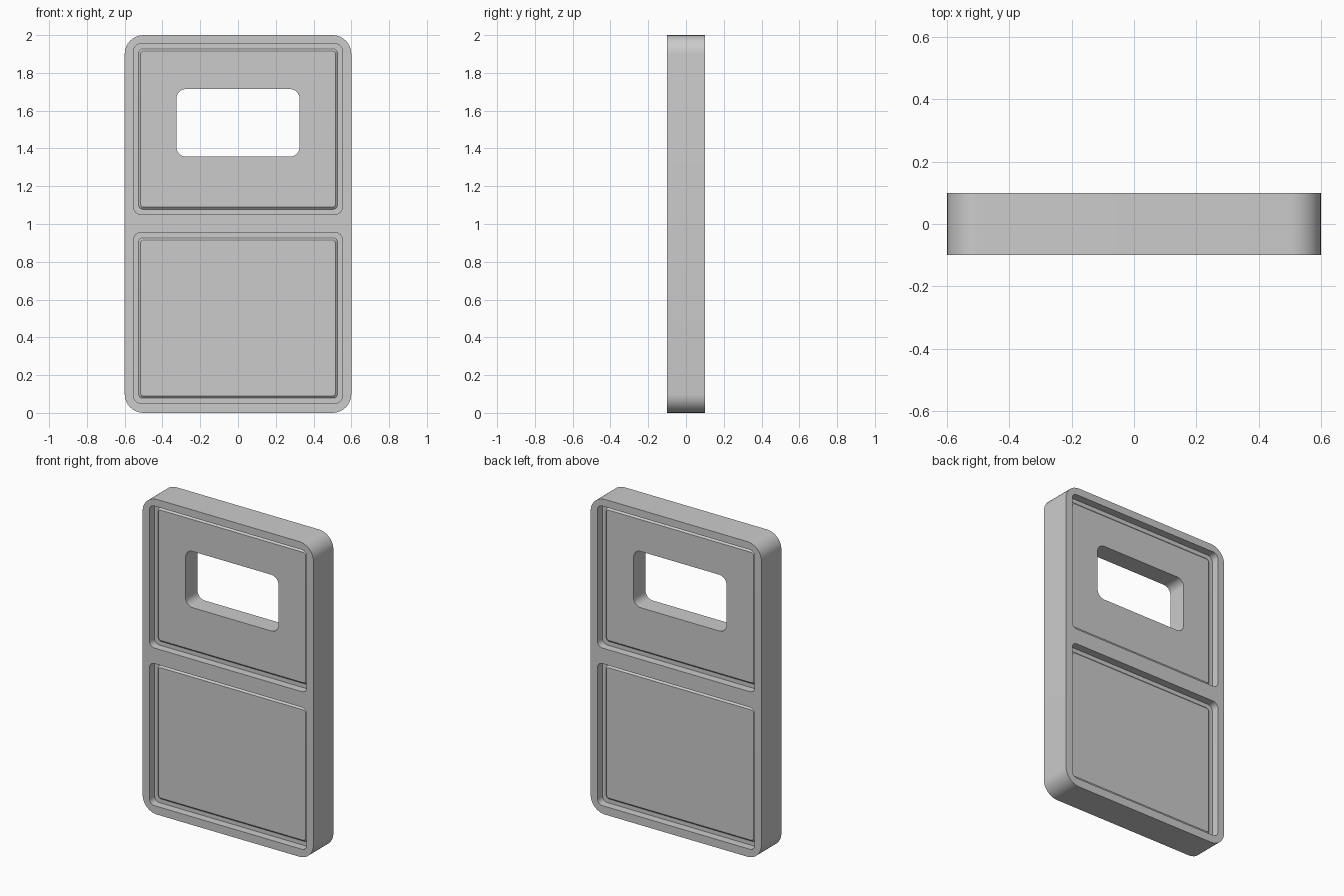
import bpy, bmesh, math

if "Cube" in bpy.data.objects:
    bpy.data.objects.remove(bpy.data.objects["Cube"])

SEG = 8  # segments per rounded corner
bm = bmesh.new()


def ring(hw, z0, z1, r, y):
    """Rounded rectangle of vertices in the XZ plane at depth y."""
    zc, hh = (z0 + z1) / 2, (z1 - z0) / 2
    verts = []
    for i, (sx, sz) in enumerate([(1, 1), (-1, 1), (-1, -1), (1, -1)]):
        for k in range(SEG + 1):
            a = (i + k / SEG) * math.pi / 2
            verts.append(bm.verts.new((sx * (hw - r) + r * math.cos(a), y,
                                       zc + sz * (hh - r) + r * math.sin(a))))
    return verts


def bridge(a, b):
    n = len(a)
    for i in range(n):
        j = (i + 1) % n
        bm.faces.new((a[i], a[j], b[j], b[i]))


def loop_edges(vs):
    return [bm.edges.get((vs[i - 1], vs[i])) for i in range(len(vs))]


# outer side wall (front half of the thickness)
outer = ring(0.6, 0, 2, 0.1, -0.1)
bridge(ring(0.6, 0, 2, 0.1, 0), outer)
rim = loop_edges(outer)

for base, has_window in ((0, False), (1, True)):
    # recess wall, groove floor, chamfered raised panel
    z0, z1 = base + 0.052, base + 0.953
    lip = ring(0.552, z0, z1, 0.035, -0.1)
    floor = ring(0.552, z0, z1, 0.035, -0.05)
    foot = ring(0.526, z0 + 0.026, z1 - 0.026, 0.022, -0.05)
    top = ring(0.515, z0 + 0.037, z1 - 0.037, 0.015, -0.06)
    bridge(lip, floor)
    bridge(floor, foot)
    bridge(foot, top)
    rim += loop_edges(lip)
    if has_window:
        # window opening through the upper panel
        win = ring(0.326, 1.357, 1.714, 0.05, -0.06)
        bridge(top, win)
        bridge(win, ring(0.326, 1.357, 1.714, 0.05, 0))
    else:
        bm.faces.new(top)

# flat frame face around both recesses
bmesh.ops.triangle_fill(bm, edges=rim, use_beauty=True, normal=(0, -1, 0))

# mirror to the back
bmesh.ops.mirror(bm, geom=bm.verts[:] + bm.edges[:] + bm.faces[:],
                 axis='Y', merge_dist=1e-4)
bmesh.ops.remove_doubles(bm, verts=bm.verts[:], dist=1e-5)
bmesh.ops.recalc_face_normals(bm, faces=bm.faces[:])

mesh = bpy.data.meshes.new("panelled_door")
bm.to_mesh(mesh)
bm.free()
door = bpy.data.objects.new("panelled_door", mesh)
bpy.context.collection.objects.link(door)
bpy.context.view_layer.objects.active = door
door.select_set(True)
bpy.ops.object.shade_smooth_by_angle(angle=math.radians(30))
